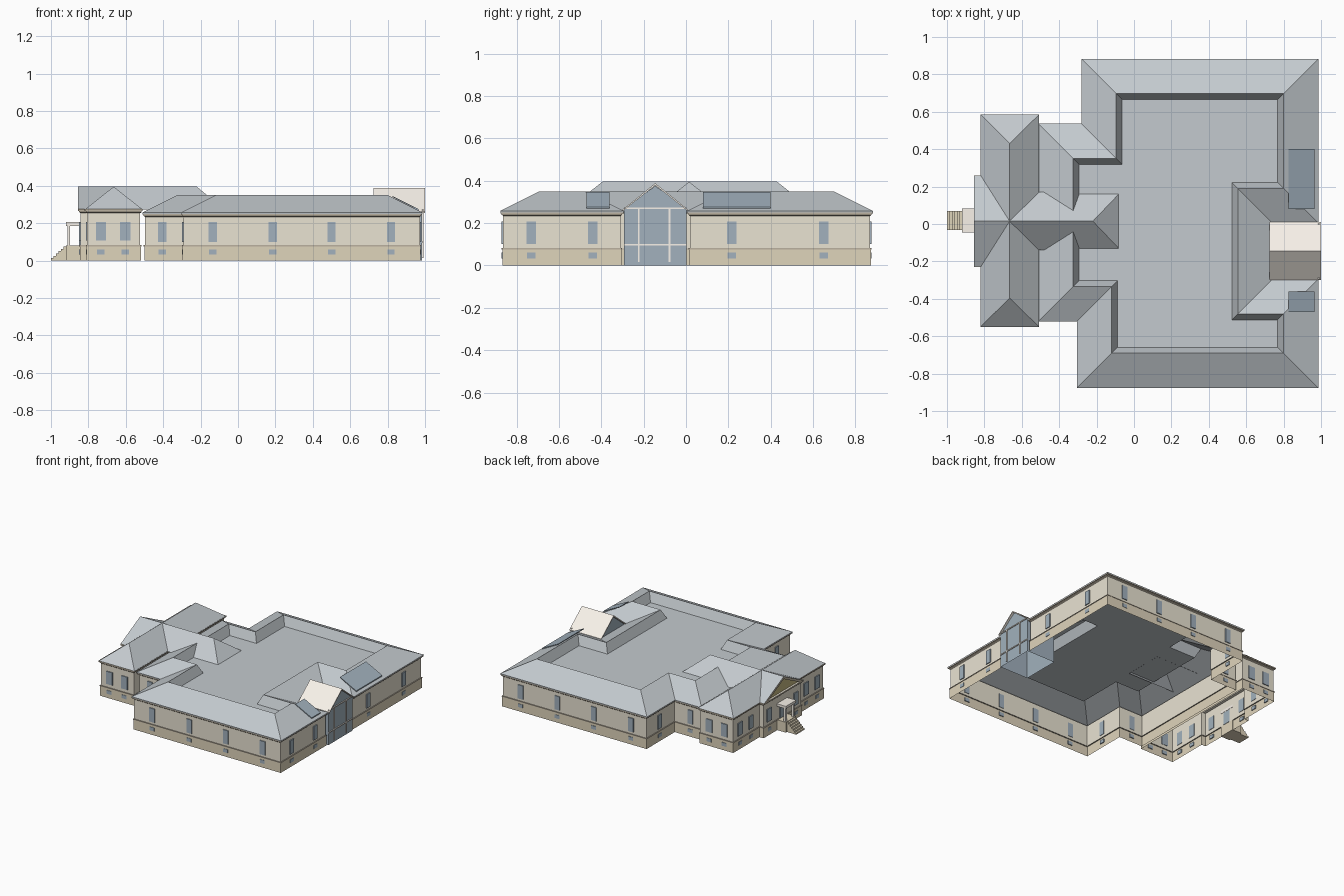
import bpy, bmesh, math
from mathutils import Vector

if "Cube" in bpy.data.objects:
    bpy.data.objects.remove(bpy.data.objects["Cube"])


def material(name, rgb):
    m = bpy.data.materials.new(name)
    m.diffuse_color = (*rgb, 1)
    m.use_nodes = True
    m.node_tree.nodes["Principled BSDF"].inputs["Base Color"].default_value = m.diffuse_color
    return m


WALL = material("wall_render", (0.82, 0.77, 0.65))
BASE = material("base_stone", (0.74, 0.66, 0.50))
BELT = material("belt_stone", (0.50, 0.44, 0.35))
ROOF = material("slate_roof", (0.55, 0.59, 0.62))
GLASS = material("glass", (0.36, 0.44, 0.51))
CREAM = material("cream_trim", (0.94, 0.89, 0.82))
GOLD = material("pediment_ochre", (0.55, 0.47, 0.22))


def mesh(name, verts, faces, mat, fix=False):
    me = bpy.data.meshes.new(name)
    me.from_pydata([tuple(v) for v in verts], [], faces)
    if fix:
        bm = bmesh.new()
        bm.from_mesh(me)
        bmesh.ops.recalc_face_normals(bm, faces=bm.faces)
        bm.to_mesh(me)
        bm.free()
    me.materials.append(mat)
    ob = bpy.data.objects.new(name, me)
    bpy.context.collection.objects.link(ob)
    return ob


def boxes(name, specs, mat):
    """One object from several boxes given as (x0, x1, y0, y1, z0, z1)."""
    vs, fs = [], []
    for x0, x1, y0, y1, z0, z1 in specs:
        n = len(vs)
        vs += [(x, y, z) for z in (z0, z1) for x, y in ((x0, y0), (x1, y0), (x1, y1), (x0, y1))]
        fs += [[n + i for i in f] for f in ((3, 2, 1, 0), (4, 5, 6, 7), (0, 1, 5, 4),
                                            (1, 2, 6, 5), (2, 3, 7, 6), (3, 0, 4, 7))]
    return mesh(name, vs, fs, mat)


def inset(poly, d):
    """Move every edge of a counter-clockwise right-angled outline inward by d."""
    out = []
    for i, p in enumerate(poly):
        p = Vector(p)
        a = (p - Vector(poly[i - 1])).normalized()
        b = (Vector(poly[(i + 1) % len(poly)]) - p).normalized()
        out.append(p + d * Vector((-a.y - b.y, a.x + b.x)))
    return out


def rings(name, poly, levels, mat, cap=False, skip=()):
    """Loft the outline through (inset, z) levels; skip leaves chosen sides open."""
    n, vs, fs = len(poly), [], []
    for d, z in levels:
        vs += [(p.x, p.y, z) for p in inset(poly, d)]
    for k in range(len(levels) - 1):
        for i in range(n):
            if i not in skip:
                j = (i + 1) % n
                fs.append((k * n + i, k * n + j, k * n + n + j, k * n + n + i))
    if cap:
        fs.append(tuple(range(len(vs) - n, len(vs))))
    return mesh(name, vs, fs, mat)


def ridge_roof(name, x0, x1, y0, y1, z, a, b, mat=ROOF):
    """Roof over a rectangle with a ridge from a to b (along x or y)."""
    vs = [(x0, y0, z), (x1, y0, z), (x1, y1, z), (x0, y1, z), a, b]
    if a[1] == b[1]:
        fs = [(0, 1, 5, 4), (2, 3, 4, 5), (1, 2, 5), (3, 0, 4)]
    else:
        fs = [(0, 1, 4), (1, 2, 5, 4), (2, 3, 5), (3, 0, 4, 5)]
    return mesh(name, vs, fs, mat)


# Eave outlines of the two blocks
main = [(-.305, -.876), (.985, -.876), (.985, -.295), (.74, -.295), (.74, .005), (.985, .005),
        (.985, .882), (-.28, .882), (-.28, .535), (-.51, .535), (-.51, -.52), (-.305, -.52)]
front = [(-.82, -.55), (-.51, -.55), (-.51, .585), (-.82, .585),
         (-.82, .26), (-.855, .26), (-.855, -.23), (-.82, -.23)]

# Walls, plinth, belt and cornice
for tag, poly, top, skip in (("main", main, .245, (2, 3, 4)), ("entrance", front, .265, ())):
    rings(tag + "_plinth", poly, [(.009, 0), (.009, .076), (.013, .076)], BASE, skip=skip)
    rings(tag + "_belt", poly, [(.013, .076), (.006, .076), (.006, .082), (.013, .082)], BELT, skip=skip)
    rings(tag + "_wall", poly, [(.013, .08), (.013, top)], WALL, skip=skip)
    rings(tag + "_cornice", poly, [(.013, top - .012), (.006, top - .006), (.006, top),
                                   (0, top), (0, top + .01)], BELT, skip=skip)

# Main roof: outer slope, ridge, inner slope and sunken flat deck
rings("main_roof", main, [(0, .25), (-.001, .257), (.185, .35), (.217, .28)], ROOF, cap=True)

# Entrance block roofs: hip, front gable and rear wing
RY, RZ = .015, .395
ridge_roof("entrance_hip_roof", -.82, -.508, -.55, .585, .272, (-.665, -.395, RZ), (-.665, .43, RZ))
mesh("front_gable_roof",
     [(x, y, z) for x in (-.855, -.66) for y, z in ((RY - .245, .272), (RY, RZ), (RY + .245, .272))],
     [(1, 0, 3, 4), (2, 1, 4, 5)], ROOF)
ridge_roof("rear_wing_roof", -.665, -.072, RY - .155, RY + .155, .272, (-.665, RY, RZ), (-.22, RY, RZ))

# Pediment: recessed ochre panel with a raking cornice and a ledge
mesh("pediment_panel", [(-.838, RY - .235, .272), (-.838, RY + .235, .272), (-.838, RY, .39)],
     [(0, 2, 1)], GOLD)
rake = [(-.245, .272), (0, RZ), (.245, .272), (.205, .272), (0, .375), (-.205, .272)]
mesh("pediment_rake", [(x, RY + y, z) for x in (-.855, -.838) for y, z in rake],
     [(0, 1, 4, 5), (1, 2, 3, 4), (5, 4, 10, 11), (4, 3, 9, 10)], BELT, fix=True)
boxes("pediment_ledge", [(-.855, -.82, RY - .245, RY + .245, .264, .274)], WALL)

# Windows: upper and basement panes on every wall face
panes = []


def windows(axis, face, centres, w=.045, z0=.1, z1=.207):
    for c in centres:
        for hw, a, b in ((w / 2, z0, z1), (.02, .033, .06)):
            lo, hi = (face - .005, face + .005)
            panes.append((c - hw, c + hw, lo, hi, a, b) if axis == 'y' else (lo, hi, c - hw, c + hw, a, b))


row = (-.135, .185, .5, .818)
windows('y', -.865, row)
windows('y', .871, row)
windows('x', .974, (-.73, -.44, .215, .65))
windows('x', -.294, (-.7,))
windows('x', -.269, (.71,))
windows('y', -.509, (-.405,))
windows('y', .524, (-.405,))
for face in (-.539, .574):
    windows('y', face, (-.733, -.603), .055, .108)
windows('x', -.809, (-.46, -.325, .355, .49), .055, .108)
windows('x', -.844, (-.15, .18), .055, .108)
boxes("window_panes", panes, GLASS)
boxes("entrance_door", [(-.849, -.839, -.015, .05, .082, .18)], GLASS)

# Portico: landing, steps, posts and canopy
boxes("portico_landing", [(-.92, -.84, -.045, .083, 0, .08)], BASE)
N = 6
boxes("entrance_steps", [(-1 + i * .08 / N, -.92 + .001, -.033, .069, 0, .075 * (i + 1) / N)
                         for i in range(N)], BASE)
boxes("portico_posts", [(-.912, -.897, y - .008, y + .008, .08, .187) for y in (-.03, .068)], CREAM)
boxes("portico_canopy", [(-.92, -.84, -.045, .083, .185, .205)], CREAM)

# Glazed atrium on the right side: pentagonal glass box
AY, HW = -.145, .148
pent = [(-HW, 0), (HW, 0), (HW, .268), (0, .375), (-HW, .268)]
mesh("atrium_glass", [(x, AY + y, z) for x in (.74, .985) for y, z in pent],
     [(4, 3, 2, 1, 0), (5, 6, 7, 8, 9), (1, 2, 7, 6), (0, 5, 9, 4)], GLASS)

# Atrium roof: folded cream slab
fold = [(-.155, .263), (0, .388), (.155, .263), (.155, .255), (0, .378), (-.155, .255)]
mesh("atrium_roof", [(x, AY + y, z) for x in (.725, 1.0) for y, z in fold],
     [(0, 1, 7, 6), (1, 2, 8, 7), (2, 3, 9, 8), (3, 4, 10, 9), (4, 5, 11, 10), (5, 0, 6, 11),
      (0, 5, 4, 1), (1, 4, 3, 2), (6, 7, 10, 11), (7, 8, 9, 10)], CREAM, fix=True)

# Atrium mullions
boxes("atrium_mullions",
      [(.983, .991, y - .004, y + .004, .015, .27) for y in (-.223, -.078)] +
      [(.983, .991, AY - HW, AY + HW, z - .004, z + .004) for z in (.097, .27)], CREAM)

# Skylights lying just above the right-hand roof slope
for tag, y0, y1 in (("large", .08, .4), ("small", -.47, -.36)):
    sl = [(.965, .268), (.825, .34), (.825, .346), (.965, .276)]
    mesh("skylight_" + tag, [(x, y, z) for y in (y0, y1) for x, z in sl],
         [(0, 1, 2, 3), (7, 6, 5, 4), (0, 4, 5, 1), (1, 5, 6, 2), (2, 6, 7, 3), (3, 7, 4, 0)],
         GLASS, fix=True)
